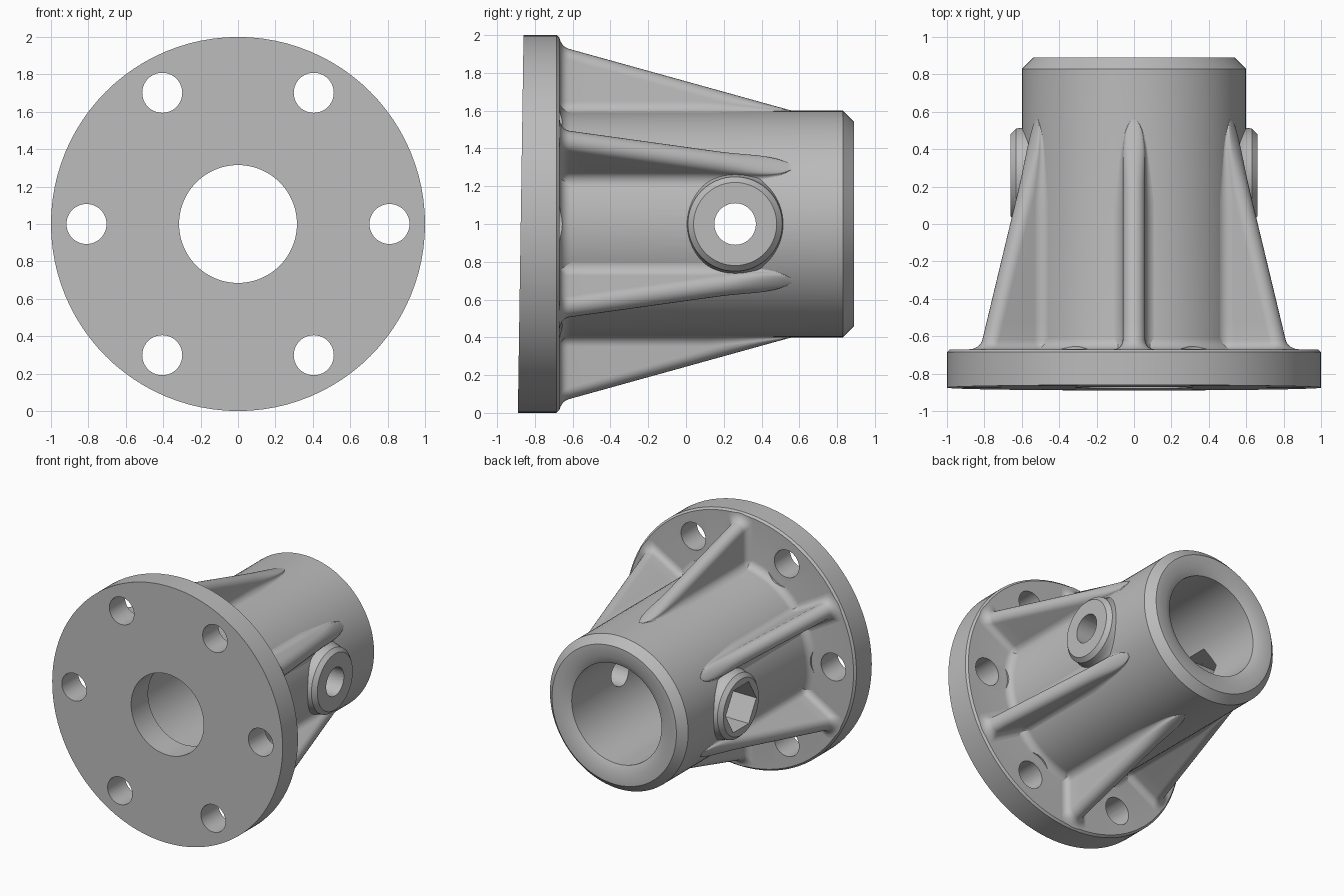
import bpy, bmesh, math
from math import sin, cos, pi, sqrt, radians
from mathutils import Matrix, Vector

cube = bpy.data.objects.get("Cube")
if cube:
    bpy.data.objects.remove(cube, do_unlink=True)

# Single cast-metal colour
metal = bpy.data.materials.new("cast_grey")
metal.use_nodes = True
grey = (0.5, 0.5, 0.5, 1)
metal.diffuse_color = grey
metal.node_tree.nodes["Principled BSDF"].inputs["Base Color"].default_value = grey

CENTRE = Matrix.Translation((0, 0, 1))
ALONG_Y = CENTRE @ Matrix.Rotation(-pi / 2, 4, 'X')
FLANGE_BACK = -0.67
BARREL_R = 0.6
BOSS_Y = 0.26


def finish(name, bm):
    bmesh.ops.recalc_face_normals(bm, faces=bm.faces)
    mesh = bpy.data.meshes.new(name)
    bm.to_mesh(mesh)
    bm.free()
    mesh.materials.append(metal)
    ob = bpy.data.objects.new(name, mesh)
    bpy.context.collection.objects.link(ob)
    return ob


def smooth(ob):
    ob.data.shade_smooth()
    ob.data.set_sharp_from_angle(angle=radians(32))


def lathe(name, profile, matrix, steps=96, closed=True):
    """Spin (radius, height) points about local z."""
    bm = bmesh.new()
    rings = [[bm.verts.new((r * cos(2 * pi * i / steps), r * sin(2 * pi * i / steps), h))
              for i in range(steps)] for r, h in profile]
    pairs = list(zip(rings, rings[1:]))
    if closed:
        pairs.append((rings[-1], rings[0]))
    else:
        bm.faces.new(rings[0])
        bm.faces.new(rings[-1])
    for a, b in pairs:
        for i in range(steps):
            j = (i + 1) % steps
            bm.faces.new((a[i], a[j], b[j], b[i]))
    bm.transform(matrix)
    return finish(name, bm)


def cylinder(name, radius, start, end, matrix, steps=40):
    return lathe(name, [(radius, start), (radius, end)], matrix, steps, closed=False)


def cut(ob, cutters):
    for c in cutters:
        c.hide_render = True
        mod = ob.modifiers.new("cut", 'BOOLEAN')
        mod.operation, mod.solver, mod.object = 'DIFFERENCE', 'EXACT', c
    graph = bpy.context.evaluated_depsgraph_get()
    mesh = bpy.data.meshes.new_from_object(ob.evaluated_get(graph))
    ob.modifiers.clear()
    ob.data = mesh


# Flange and barrel with stepped bore
fillet = 0.06
root = [(BARREL_R + fillet * (1 - sin(a)), FLANGE_BACK + fillet * (1 - cos(a)))
        for a in (k * pi / 12 for k in range(7))]
profile = [(0.315, -0.875), (1, -0.875), (1, -0.685), (0.985, FLANGE_BACK), *root,
           (BARREL_R, 0.83), (0.54, 0.89), (0.45, 0.89), (0.39, 0.86),
           (0.39, -0.665), (0.315, -0.665)]
body = lathe("flanged_barrel", profile, ALONG_Y)

# Front face leans slightly
for v in body.data.vertices:
    if v.co.y < -0.8:
        v.co.y += 0.015 * (v.co.z - 1)

# Bolt holes with shallow spot faces
bolt_cutters = []
for k in range(6):
    a = k * pi / 3
    place = Matrix.Translation((0.81 * cos(a), 0, 0.81 * sin(a))) @ ALONG_Y
    bolt_cutters.append(cylinder("bolt_hole_cutter", 0.107, -1, -0.5, place))
    bolt_cutters.append(cylinder("spot_face_cutter", 0.19, FLANGE_BACK + 0.001, -0.58, place))

# Side bosses: round port on +x, hexagonal port on -x
boss_profile = [(0.08, 0.45), (0.29, 0.45), (0.29, 0.53), (0.265, 0.56), (0.255, 0.595),
                (0.25, 0.63), (0.22, 0.66), (0.08, 0.66)]
port_cutters = []
for side, name, radius, steps in ((1, "round", 0.11, 40), (-1, "hex", 0.19, 6)):
    place = (Matrix.Translation((0, BOSS_Y, 0)) @ CENTRE
             @ Matrix.Rotation(side * pi / 2, 4, 'Y') @ Matrix.Rotation(pi / 2, 4, 'Z'))
    boss = lathe(name + "_port_boss", boss_profile, place, 64)
    cutter = cylinder(name + "_port_cutter", radius, 0.2, 0.8, place, steps)
    cut(boss, [cutter])
    smooth(boss)
    port_cutters.append(cutter)

cut(body, bolt_cutters + port_cutters)
smooth(body)
for c in bolt_cutters + port_cutters:
    bpy.data.objects.remove(c, do_unlink=True)


# Ribs: rounded crest, filleted into barrel and flange
def rib_section(y):
    u = min(1, max(0, (y - FLANGE_BACK) / 0.05))
    flare = 0.05 * (1 - sqrt(1 - (1 - u) ** 2))
    h = max(0.002, 0.33 * (0.56 - y) / 1.19) + flare
    near = min(h, 0.06)
    w = sqrt(near * (0.12 - near)) + flare
    cap, fr = min(0.06, 0.6 * h), min(0.05, 0.4 * h)
    half = [(w + fr, 0.5)]
    for k in range(7):
        a = k * pi / 12
        t = w + fr * (1 - sin(a))
        half.append((t, 0.599 + fr * (1 - cos(a)) - t * t / 1.2 * cos(a)))
    for k in range(7):
        a = k * pi / 12
        half.append((w * cos(a), BARREL_R + h - cap + cap * sin(a)))
    return half + [(-t, r) for t, r in reversed(half[:-1])]


stations = [FLANGE_BACK + 0.05 * u for u in (0, 0.04, 0.12, 0.25, 0.45, 0.7, 1)]
stations += [-0.62 + 1.179 * (1 - (1 - k / 20) ** 1.6) for k in range(1, 21)]

for n in range(6):
    bm = bmesh.new()
    turn = CENTRE @ Matrix.Rotation(n * pi / 3, 4, 'Y')
    loops = [[bm.verts.new(turn @ Vector((t, y, r))) for t, r in rib_section(y)]
             for y in stations]
    for a, b in zip(loops, loops[1:]):
        for i in range(len(a)):
            j = (i + 1) % len(a)
            bm.faces.new((a[i], a[j], b[j], b[i]))
    bm.faces.new(loops[0])
    bm.faces.new(loops[-1])
    smooth(finish("rib_%d" % (n + 1), bm))
